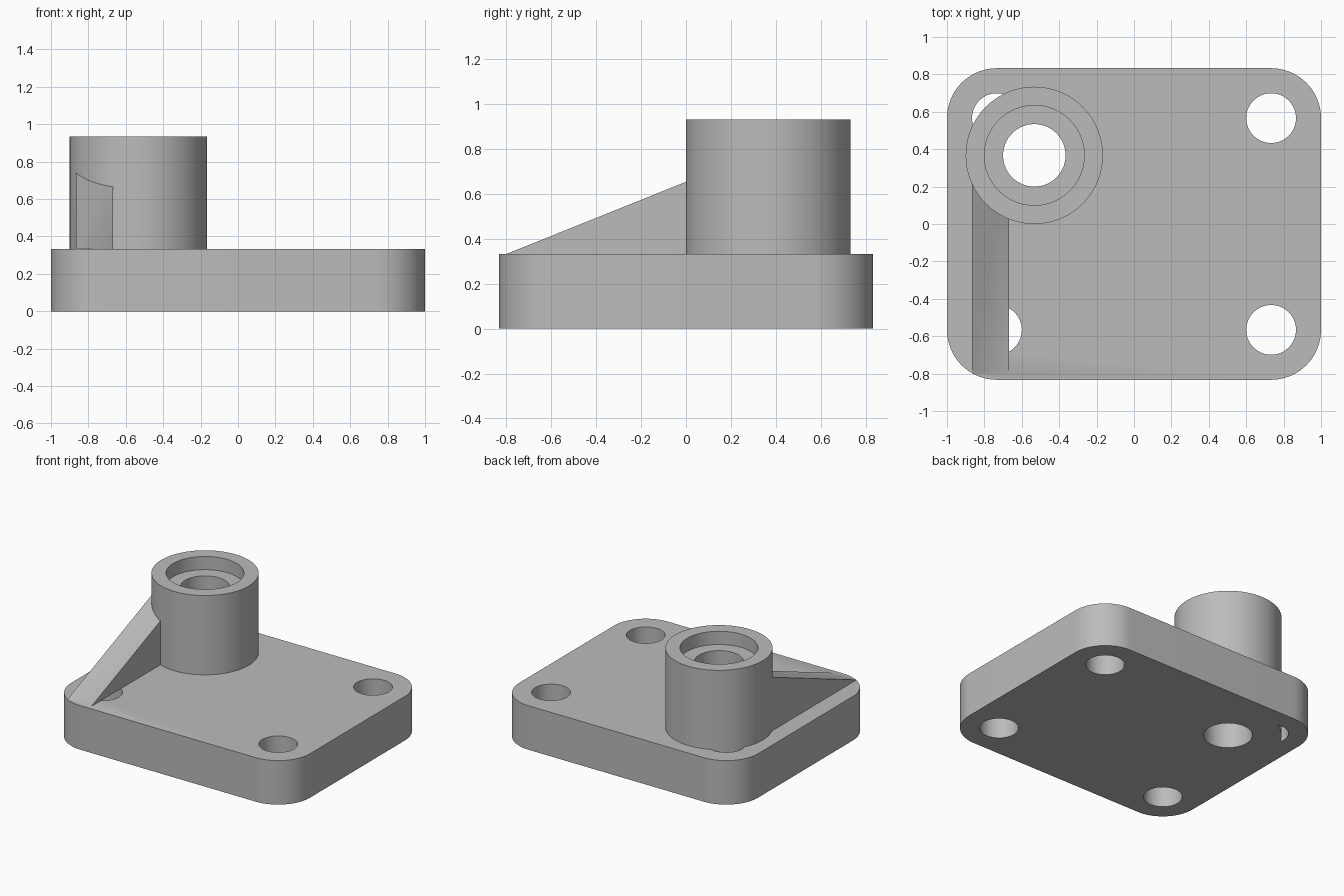
import bpy
import bmesh
import math

default = bpy.data.objects.get("Cube")
if default:
    bpy.data.objects.remove(default, do_unlink=True)

grey = bpy.data.materials.new("plain grey")
grey.use_nodes = True
colour = (0.5, 0.5, 0.5, 1)
grey.diffuse_color = colour
grey.node_tree.nodes["Principled BSDF"].inputs["Base Color"].default_value = colour

HALF_X, HALF_Y, PLATE_TOP = 1.0, 0.833, 0.333
CORNER = 0.267
BOSS_X, BOSS_Y, BOSS_TOP = -0.533, 0.367, 0.933


def prism(name, points, offset):
    """Extrude a closed outline of 3D points along an offset."""
    bm = bmesh.new()
    face = bm.faces.new([bm.verts.new(p) for p in points])
    extruded = bmesh.ops.extrude_face_region(bm, geom=[face])["geom"]
    verts = [v for v in extruded if isinstance(v, bmesh.types.BMVert)]
    bmesh.ops.translate(bm, vec=offset, verts=verts)
    bmesh.ops.recalc_face_normals(bm, faces=bm.faces)
    mesh = bpy.data.meshes.new(name)
    bm.to_mesh(mesh)
    bm.free()
    mesh.materials.append(grey)
    obj = bpy.data.objects.new(name, mesh)
    bpy.context.collection.objects.link(obj)
    return obj


def arc(x, y, radius, start, sweep, steps):
    angles = [start + sweep * i / steps for i in range(steps + 1)]
    return [(x + radius * math.cos(a), y + radius * math.sin(a)) for a in angles]


def cylinder(name, x, y, radius, bottom, top):
    ring = arc(x, y, radius, 0, math.tau, 72)[:-1]
    return prism(name, [(px, py, bottom) for px, py in ring], (0, 0, top - bottom))


def combine(target, tool, operation):
    """Apply a boolean and discard the tool object."""
    tool.hide_render = True
    mod = target.modifiers.new(operation.lower(), "BOOLEAN")
    mod.operation, mod.object, mod.solver = operation, tool, "EXACT"
    bpy.context.view_layer.objects.active = target
    bpy.ops.object.modifier_apply(modifier=mod.name)
    bpy.data.objects.remove(tool, do_unlink=True)


# Base plate with rounded corners
cx, cy = HALF_X - CORNER, HALF_Y - CORNER
outline = []
for i, (sx, sy) in enumerate([(1, 1), (-1, 1), (-1, -1), (1, -1)]):
    outline += arc(sx * cx, sy * cy, CORNER, i * math.pi / 2, math.pi / 2, 18)
bracket = prism("mounting_bracket", [(x, y, 0) for x, y in outline], (0, 0, PLATE_TOP))

# Four bolt holes
for sx in (-1, 1):
    for sy in (-1, 1):
        hole = cylinder("bolt_hole", sx * cx, sy * cy, 0.133, -0.1, 0.5)
        combine(bracket, hole, "DIFFERENCE")

# Boss running down through the plate
combine(bracket, cylinder("boss", BOSS_X, BOSS_Y, 0.367, 0, BOSS_TOP), "UNION")

# Sloping rib from the front edge to the boss
rib_end, rib_start = 0.25, -0.8
rib_top = PLATE_TOP + 0.402 * (rib_end - rib_start)
side = [(rib_start, PLATE_TOP), (rib_end, PLATE_TOP), (rib_end, rib_top)]
rib = prism("rib", [(-0.867, y, z) for y, z in side], (0.2, 0, 0))
combine(bracket, rib, "UNION")

# Through bore and its wider counterbore
for name, radius, bottom in [("bore", 0.167, -0.1), ("counterbore", 0.267, 0.833)]:
    combine(bracket, cylinder(name, BOSS_X, BOSS_Y, radius, bottom, 1.1), "DIFFERENCE")

# Smooth round walls, crisp edges
bpy.ops.object.select_all(action="DESELECT")
bracket.select_set(True)
bpy.context.view_layer.objects.active = bracket
bpy.ops.object.shade_smooth_by_angle(angle=math.radians(30))
